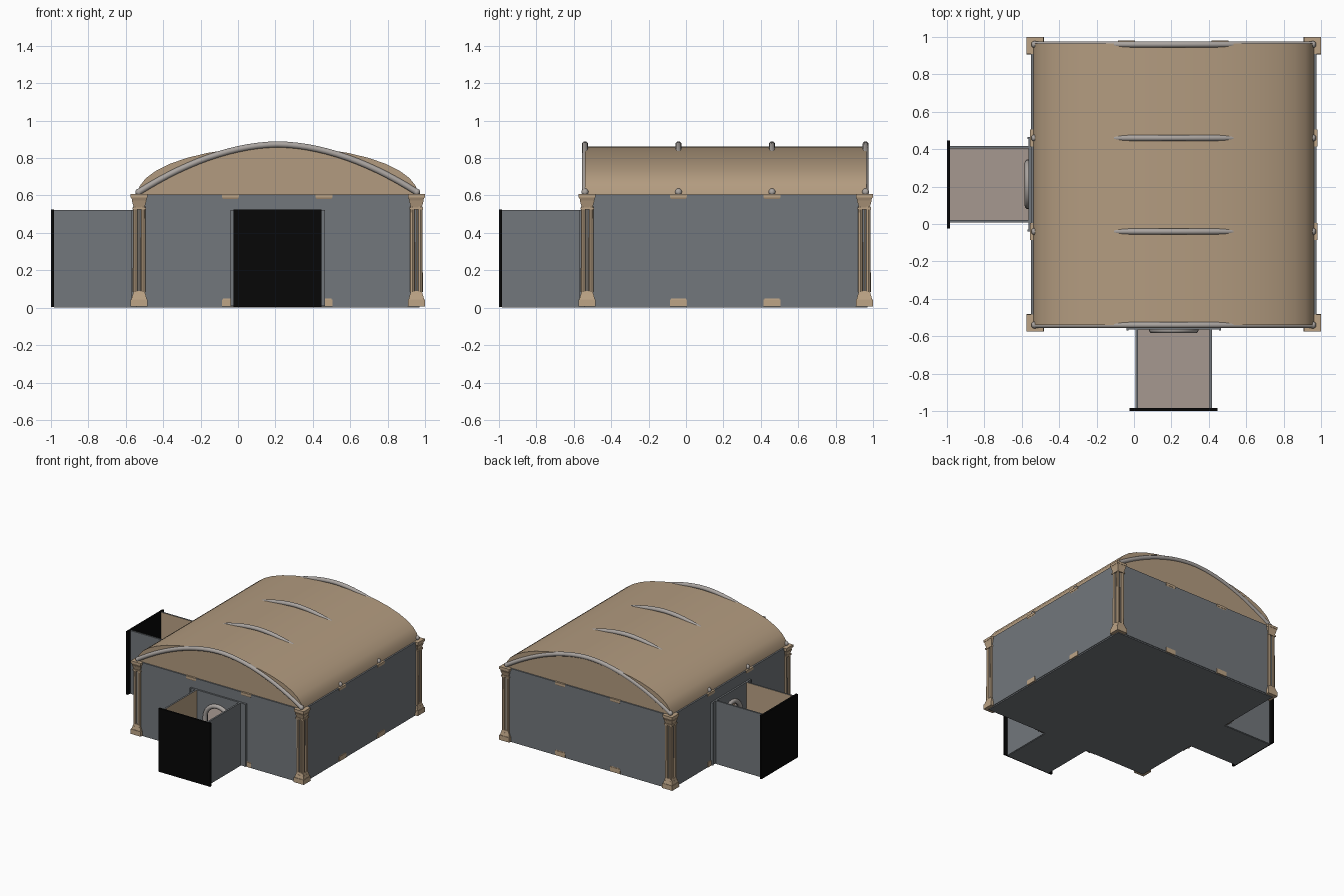
import bpy, bmesh
from math import sin, cos, pi
from mathutils import Vector, Matrix

if "Cube" in bpy.data.objects:
    bpy.data.objects.remove(bpy.data.objects["Cube"])


def material(name, r, g, b):
    m = bpy.data.materials.new(name)
    m.use_nodes = True
    m.diffuse_color = (r, g, b, 1)
    m.node_tree.nodes["Principled BSDF"].inputs["Base Color"].default_value = (r, g, b, 1)
    return m


GREY = material("slate grey", .17, .185, .2)
SAND = material("sandstone", .5, .365, .235)
ROOF = material("tan roof", .45, .33, .215)
PALE = material("pale grey stone", .4, .37, .35)
FLOOR = material("dusty floor", .38, .315, .28)
BLACK = material("black", .002, .002, .002)

CEN = .2125                     # room centre in x and y
HALF = .763                     # half the room's outer width
LOW, HIGH = CEN - HALF, CEN + HALF
WALL_TOP, DOOR_TOP, BASE = .605, .522, .01
THICK = .014


def finish(name, bm, mats, lined=None, smooth=False):
    """Make the object; faces turned towards 'lined' get the second material."""
    bmesh.ops.recalc_face_normals(bm, faces=bm.faces)
    if lined:
        for f in bm.faces:
            f.material_index = int(f.normal.dot(Vector(lined)) > .9)
    me = bpy.data.meshes.new(name)
    bm.to_mesh(me)
    bm.free()
    for m in mats:
        me.materials.append(m)
    ob = bpy.data.objects.new(name, me)
    bpy.context.collection.objects.link(ob)
    if smooth:
        smooth_object(ob)
    return ob


def smooth_object(ob):
    bpy.ops.object.select_all(action='DESELECT')
    ob.select_set(True)
    bpy.context.view_layer.objects.active = ob
    bpy.ops.object.shade_smooth_by_angle(angle=.7)


def place(along, u, t, w):
    """Point u along a wall that runs along the given axis, at depth t, height w."""
    return (u, t, w) if along == 'x' else (t, u, w)


def prism(name, along, outline, t0, t1, mats, lined=None, smooth=False):
    bm = bmesh.new()
    face = bm.faces.new([bm.verts.new(place(along, u, t0, w)) for u, w in outline])
    new = bmesh.ops.extrude_face_region(bm, geom=[face])["geom"]
    bmesh.ops.translate(bm, verts=[v for v in new if isinstance(v, bmesh.types.BMVert)],
                        vec=place(along, 0, t1 - t0, 0))
    return finish(name, bm, mats, lined, smooth)


def block(name, along, u0, u1, t0, t1, z0, z1, mats, lined=None):
    return prism(name, along, [(u0, z0), (u1, z0), (u1, z1), (u0, z1)], t0, t1, mats, lined)


def tube(name, points, radius, mat):
    cu = bpy.data.curves.new(name, 'CURVE')
    cu.dimensions = '3D'
    cu.bevel_depth, cu.bevel_resolution, cu.use_fill_caps = radius, 3, True
    sp = cu.splines.new('POLY')
    sp.points.add(len(points) - 1)
    for p, co in zip(sp.points, points):
        p.co = (*co, 1)
    cu.materials.append(mat)
    ob = bpy.data.objects.new(name, cu)
    bpy.context.collection.objects.link(ob)
    bpy.ops.object.select_all(action='DESELECT')
    ob.select_set(True)
    bpy.context.view_layer.objects.active = ob
    bpy.ops.object.convert(target='MESH')
    smooth_object(bpy.context.view_layer.objects.active)


def arch(r, spring):
    """Doorway path from the left foot over the top to the right foot."""
    arc = [(CEN - r * cos(pi * i / 16), spring + r * sin(pi * i / 16)) for i in range(17)]
    return [(CEN - r, BASE)] + arc + [(CEN + r, BASE)]


def with_doorway(u0, u1, top):
    return [(u0, BASE)] + arch(.11, .32) + [(u1, BASE), (u1, top), (u0, top)]


# Room floor
block("room_floor", 'x', LOW + .005, HIGH - .005, LOW + .005, HIGH - .005, 0, BASE,
      [GREY, FLOOR], (0, 0, 1))

# Plain walls at the back and on the left
block("back_wall", 'x', LOW, HIGH, HIGH - THICK, HIGH, BASE, WALL_TOP, [GREY, SAND], (0, -1, 0))
block("left_wall", 'y', LOW, HIGH, HIGH - THICK, HIGH, BASE, WALL_TOP, [GREY, SAND], (-1, 0, 0))

# Walls with a doorway, each with its open-topped passage
for side, along in (("front", 'x'), ("right", 'y')):
    inward = place(along, 0, 1, 0)
    prism(side + "_wall", along, with_doorway(LOW, HIGH, WALL_TOP), LOW, LOW + THICK,
          [GREY, SAND], inward)
    prism(side + "_door_panel", along, with_doorway(CEN - .253, CEN + .253, DOOR_TOP),
          LOW - .014, LOW, [GREY])
    tube(side + "_door_arch", [place(along, u, LOW - .016, w) for u, w in arch(.115, .32)],
         .018, PALE)
    block(side + "_passage_floor", along, CEN - .2, CEN + .2, -.985, LOW + .01, 0, BASE,
          [GREY, FLOOR], (0, 0, 1))
    for s in (-1, 1):
        block(side + "_passage_wall", along, CEN + s * .205, CEN + s * .191, -.985, LOW - .01,
              .004, DOOR_TOP, [GREY, SAND], place(along, -s, 0, 0))
        block(side + "_door_post", along, CEN + s * .243, CEN + s * .253, LOW - .02, LOW,
              BASE, DOOR_TOP, [GREY])
    block(side + "_passage_end", along, CEN - .236, CEN + .234, -1, -.984, .005, .525, [BLACK])

# Barrel roof with closed gables
def vault(half, rise):
    return [(CEN - half * cos(pi * i / 18), WALL_TOP + rise * sin(pi * i / 18)) for i in range(19)]


R0, R1 = LOW + .01, HIGH - .01
prism("barrel_roof", 'x', vault(.75, .257) + vault(.735, .242)[::-1], R0, R1, [ROOF], smooth=True)
for name, y in (("front_gable", R0), ("back_gable", R1 - .01)):
    prism(name, 'x', vault(.745, .252), y, y + .01, [ROOF])

# Arched ribs with round feet
for y in (-.54, -.04, .46, .96):
    steps = [i / 14 for i in range(-14, 15)]
    tube("roof_rib", [(CEN + .745 * u, y, .873 - .256 * abs(u) ** 1.85) for u in steps], .017, PALE)
    for s in (-1, 1):
        bm = bmesh.new()
        bmesh.ops.create_uvsphere(bm, u_segments=12, v_segments=8, radius=.019,
                                  matrix=Matrix.Translation((CEN + s * .743, y, .618)))
        finish("rib_foot", bm, [PALE], smooth=True)


# Clustered columns: stepped plinth, four shafts round a core, flared capital
def column(name, x, y):
    bm = bmesh.new()

    def tier(z0, z1, w0, w1, sides=4, dx=0, dy=0):
        k = 2 ** .5 / 2 if sides == 4 else .5
        turn = Matrix.Rotation(pi / 4 if sides == 4 else 0, 4, 'Z')
        bmesh.ops.create_cone(bm, cap_ends=True, segments=sides, radius1=w0 * k, radius2=w1 * k,
                              depth=z1 - z0,
                              matrix=Matrix.Translation((x + dx, y + dy, (z0 + z1) / 2)) @ turn)

    tier(.006, .045, .092, .09)
    tier(.045, .07, .082, .07)
    tier(.07, .09, .068, .06)
    tier(.085, .54, .046, .046, 8)
    for dx in (-1, 1):
        for dy in (-1, 1):
            tier(.085, .54, .027, .025, 8, dx * .021, dy * .021)
    tier(.525, .537, .072, .072)
    tier(.537, .572, .058, .078)
    tier(.565, .588, .066, .086)
    tier(.588, WALL_TOP + .002, .09, .09)
    finish(name, bm, [SAND])


for x in (CEN - .741, CEN + .741):
    for y in (CEN - .741, CEN + .741):
        column("corner_column", x, y)

for u in (-.04, .46):
    for t in (LOW + .04, HIGH - .04):
        column("wall_column", u, t)
        column("wall_column", t, u)
